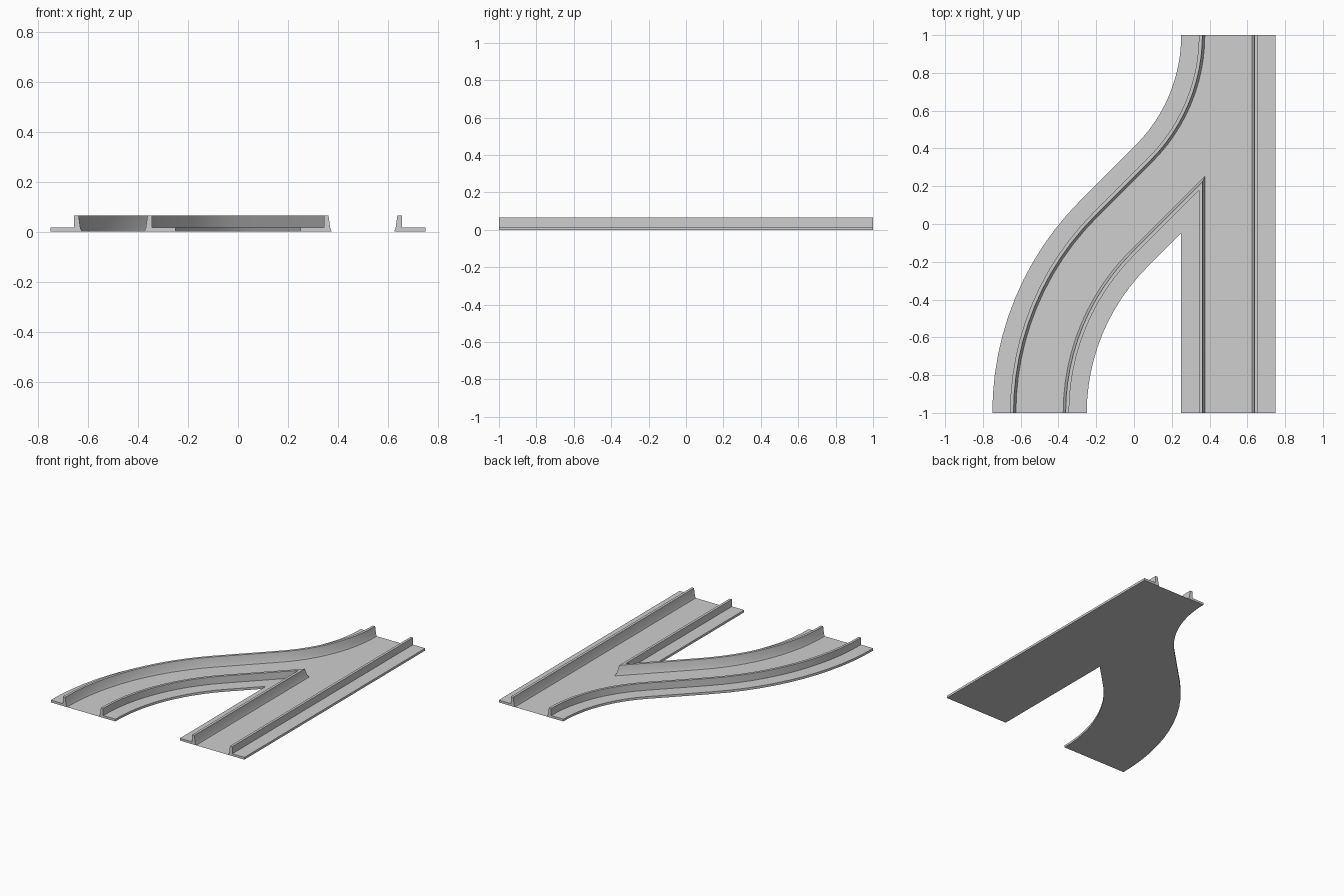
import bpy, bmesh
from math import sin, cos, tan, pi
from mathutils import Vector

cube = bpy.data.objects.get("Cube")
if cube:
    bpy.data.objects.remove(cube, do_unlink=True)

# Single concrete colour
concrete = bpy.data.materials.new("light_grey_concrete")
concrete.use_nodes = True
GREY = (0.62, 0.62, 0.62, 1)
concrete.diffuse_color = GREY
concrete.node_tree.nodes["Principled BSDF"].inputs["Base Color"].default_value = GREY

LANE, HALF, SHIFT, STEPS = 0.5, 0.125, 0.055, 12
TURN = pi / 4
R_LOW = (1 - LANE + SHIFT) / tan(TURN / 2)
R_HIGH = (1 - LANE - SHIFT) / tan(TURN / 2)

# Kerb and barrier section: distance from lane centre, height
SECTION = [(HALF, 0), (0.131, 0.016), (0.138, 0.066), (0.156, 0.066),
           (0.156, 0.016), (0.25, 0.016), (0.25, 0)]


def station(x, y, a):
    """Centre point and its sideways direction."""
    return Vector((x, y, 0)), Vector((cos(a), -sin(a), 0))


angles = [TURN * i / STEPS for i in range(STEPS + 1)]
lower = [station(-LANE + R_LOW * (1 - cos(a)), -1 + R_LOW * sin(a), a) for a in angles]
upper = [station(LANE - R_HIGH * (1 - cos(a)), 1 - R_HIGH * sin(a), a)
         for a in reversed(angles)]
branch = lower + upper
end = upper[0][0] + Vector((sin(TURN), cos(TURN), 0)) * 0.2
branch_inner = lower + [(end, upper[0][1])]
straight = [station(LANE, -1, 0), station(LANE, 1, 0)]
straight_inner = [station(LANE, -1, 0), station(LANE, 0.3, 0)]

# Point and mitre plane where the two lanes part
apex = Vector((LANE - HALF, LANE - HALF + SHIFT - HALF / cos(TURN), 0))
mitre = Vector((cos(TURN / 2), -sin(TURN / 2), 0))


def finish(name, bm):
    mesh = bpy.data.meshes.new(name)
    bm.to_mesh(mesh)
    bm.free()
    obj = bpy.data.objects.new(name, mesh)
    bpy.context.collection.objects.link(obj)
    mesh.materials.append(concrete)
    bpy.ops.object.select_all(action='DESELECT')
    obj.select_set(True)
    bpy.context.view_layer.objects.active = obj
    bpy.ops.object.shade_smooth_by_angle(angle=pi / 6)


def barrier(name, path, side, cut=None):
    """Sweep the section along a lane edge; cut drops the part past the mitre."""
    bm = bmesh.new()
    rings = [[bm.verts.new(p + n * side * d + Vector((0, 0, z))) for d, z in SECTION]
             for p, n in path]
    count = len(SECTION)
    for a, b in zip(rings, rings[1:]):
        for i in range(count):
            j = (i + 1) % count
            bm.faces.new((a[i], a[j], b[j], b[i]))
    bm.faces.new(rings[0])
    bm.faces.new(rings[-1])
    bmesh.ops.recalc_face_normals(bm, faces=bm.faces[:])
    if cut:
        bmesh.ops.bisect_plane(bm, geom=bm.verts[:] + bm.edges[:] + bm.faces[:],
                               plane_co=apex, plane_no=mitre * cut, clear_outer=True)
    finish(name, bm)


barrier("straight_outer_barrier", straight, 1)
barrier("straight_inner_barrier", straight_inner, -1, cut=-1)
barrier("branch_outer_barrier", branch, -1)
barrier("branch_inner_barrier", branch_inner, 1, cut=1)

# Thin road sheet filling both lanes between the barriers
outline = [p - n * HALF for p, n in reversed(branch)]
outline += [p + n * HALF for p, n in lower] + [apex]
outline += [Vector((LANE - HALF, -1, 0)), Vector((LANE + HALF, -1, 0)),
            Vector((LANE + HALF, 1, 0))]
bm = bmesh.new()
road = bm.faces.new([bm.verts.new(p) for p in outline])
road.normal_update()
if road.normal.z < 0:
    road.normal_flip()
bmesh.ops.triangulate(bm, faces=[road])
finish("road_surface", bm)
